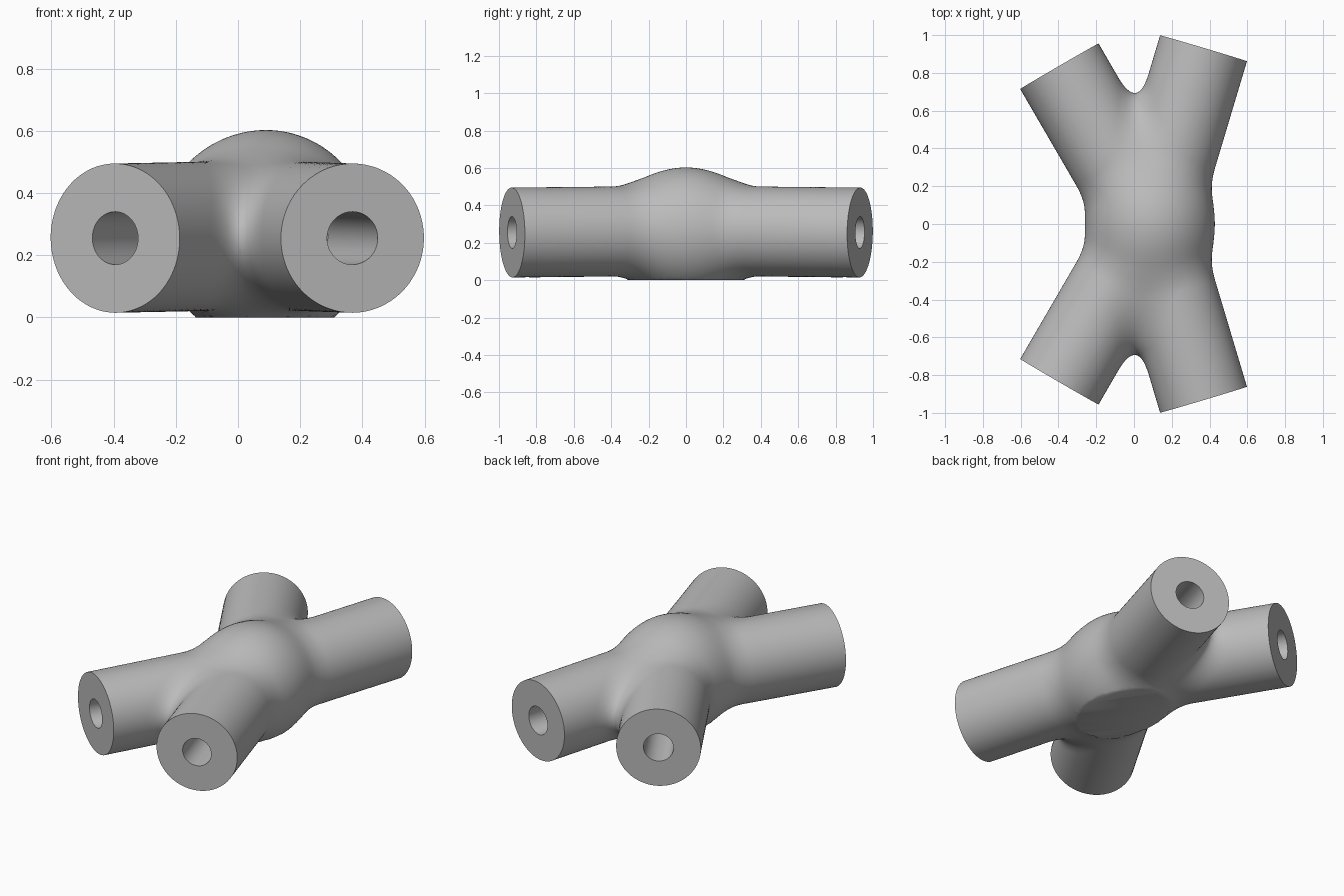
import bpy
import bmesh
from mathutils import Vector, Matrix

cube = bpy.data.objects.get("Cube")
if cube:
    bpy.data.objects.remove(cube, do_unlink=True)

HUB = Vector((0.09, 0, 0.256))
JOINT = Vector((0.09, 0, 0.265))
TUBE_R, HOLE_R, HOLE_DEPTH, HUB_R = 0.24, 0.085, 0.56, 0.312

# Tube axes: a right and a left tube at the front, mirrored to the back
tubes = []
for side in (-1, 1):
    for x, y in ((-0.395, 0.835), (0.368, 0.93)):
        axis = Vector((x, side * y, 0.255)) - JOINT
        tubes.append((axis.normalized(), axis.length))


def blend(a, b, k):
    """Smooth minimum of two distances."""
    h = max(k - abs(a - b), 0)
    return min(a, b) - h * h / (4 * k)


def tube_distance(q, axis):
    return (q - axis * max(q.dot(axis), 0)).length - TUBE_R


def distance(p):
    """Distance to the filleted surface of hub and tubes."""
    q = p - JOINT
    a, b, c, d = [tube_distance(q, axis) for axis, _ in tubes]
    legs = blend(blend(a, b, 0.15), blend(c, d, 0.15), 0.08)
    h = p - HUB
    h.x *= 1.05
    return blend(legs, h.length - HUB_R, 0.15)


def project(verts, steps):
    """Pull vertices onto the filleted surface."""
    eps = 0.001
    offsets = [Vector(row) * eps for row in Matrix.Identity(3)]
    for v in verts:
        for _ in range(steps):
            f = distance(v.co)
            if abs(f) < 0.0002:
                break
            g = Vector([(distance(v.co + o) - f) / eps for o in offsets])
            step = g * (f / max(g.length_squared, 0.05))
            if step.length > 0.05:
                step.length = 0.05
            v.co -= step


# Rough body: hub ball and over-long tubes
bm = bmesh.new()
bmesh.ops.create_icosphere(bm, subdivisions=4, radius=HUB_R + 0.02,
                           matrix=Matrix.Translation(HUB))
for axis, length in tubes:
    depth = length + 0.12
    place = Matrix.Translation(JOINT + axis * depth / 2)
    turn = axis.to_track_quat('Z', 'Y').to_matrix().to_4x4()
    bmesh.ops.create_cone(bm, cap_ends=True, segments=64, radius1=TUBE_R,
                          radius2=TUBE_R, depth=depth, matrix=place @ turn)
mesh = bpy.data.meshes.new("pipe_joint")
bm.to_mesh(mesh)
bm.free()
joint = bpy.data.objects.new("pipe_joint", mesh)
bpy.context.collection.objects.link(joint)

# Fuse into one skin
remesh = joint.modifiers.new("fuse", 'REMESH')
remesh.mode = 'VOXEL'
remesh.voxel_size = 0.02
bpy.context.view_layer.update()
bm = bmesh.new()
bm.from_object(joint, bpy.context.evaluated_depsgraph_get())
joint.modifiers.clear()


def cut(point, normal):
    geom = bm.verts[:] + bm.edges[:] + bm.faces[:]
    bmesh.ops.bisect_plane(bm, geom=geom, dist=0.004, plane_co=point,
                           plane_no=normal, use_snap_center=True,
                           clear_outer=True)


# Trim the tube ends square, then round the fillets
for axis, length in tubes:
    cut(JOINT + axis * length, axis)
for _ in range(3):
    inner = [v for v in bm.verts if not v.is_boundary]
    for _ in range(2):
        bmesh.ops.smooth_vert(bm, verts=inner, factor=0.5, use_axis_x=True,
                              use_axis_y=True, use_axis_z=True)
    project(bm.verts, 3)


def extrude_rim(edges):
    geom = bmesh.ops.extrude_edge_only(bm, edges=edges)["geom"]
    verts = {g for g in geom if isinstance(g, bmesh.types.BMVert)}
    rim = [e for e in bm.edges
           if e.is_boundary and all(v in verts for v in e.verts)]
    return verts, rim


# End faces with blind bores
for axis, length in tubes:
    end = JOINT + axis * length
    rim = [e for e in bm.edges if e.is_boundary
           and all((v.co - end).dot(axis) > -0.02 for v in e.verts)]
    verts, rim = extrude_rim(rim)
    for v in verts:
        radial = v.co - end
        radial -= axis * radial.dot(axis)
        v.co = end + radial.normalized() * HOLE_R
    verts, rim = extrude_rim(rim)
    for v in verts:
        v.co -= axis * HOLE_DEPTH
    bmesh.ops.holes_fill(bm, edges=rim, sides=0)

# Flat foot under the hub
cut(Vector((0, 0, 0)), Vector((0, 0, -1)))
bmesh.ops.holes_fill(bm, edges=[e for e in bm.edges if e.is_boundary], sides=0)
bmesh.ops.recalc_face_normals(bm, faces=bm.faces[:])
bm.to_mesh(mesh)
bm.free()

# Grey material and smooth shading
grey = bpy.data.materials.new("plain_grey")
grey.use_nodes = True
colour = (0.5, 0.5, 0.5, 1)
grey.diffuse_color = colour
for node in grey.node_tree.nodes:
    if node.type == 'BSDF_PRINCIPLED':
        node.inputs["Base Color"].default_value = colour
mesh.materials.clear()
mesh.materials.append(grey)
for ob in bpy.context.selected_objects:
    ob.select_set(False)
joint.select_set(True)
bpy.context.view_layer.objects.active = joint
bpy.ops.object.shade_smooth_by_angle(angle=0.7)
